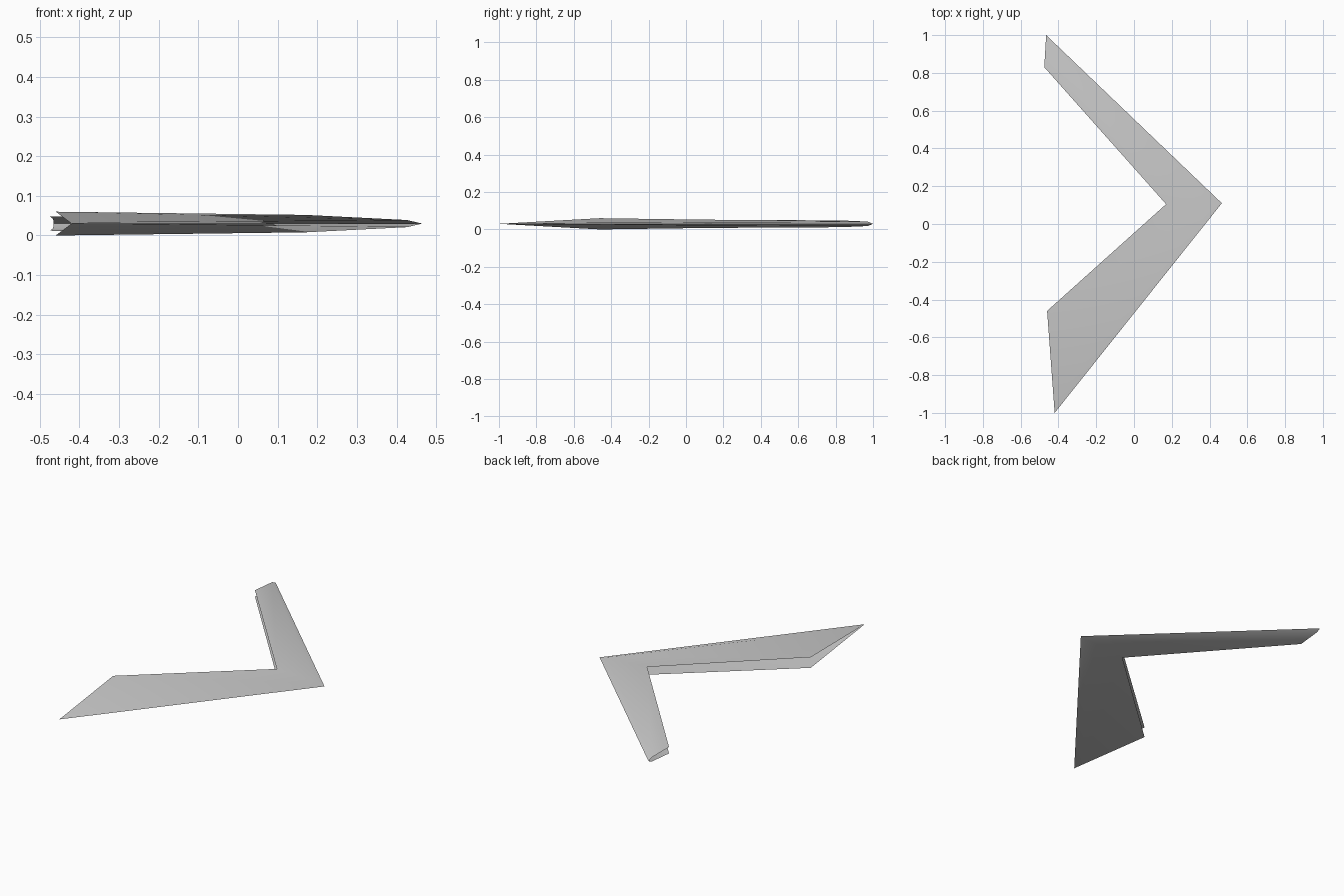
import bpy
import bmesh
import math
from mathutils import Vector

cube = bpy.data.objects.get("Cube")
if cube:
    bpy.data.objects.remove(cube, do_unlink=True)

# Plain grey material
grey = bpy.data.materials.new("light_grey")
grey.use_nodes = True
colour = (0.6, 0.6, 0.6, 1)
grey.diffuse_color = colour
grey.node_tree.nodes["Principled BSDF"].inputs["Base Color"].default_value = colour

MID = 0.03  # height of the sharp leading edge

# Cross-sections: trailing point, its half height, leading point,
# bevel position (fraction back from leading edge), bevel half height
sections = [
    ((-0.46, -0.46), 0.030, (-0.42, -1.00), 0.12, 0.0036),
    ((0.17, 0.105), 0.022, (0.465, 0.11), 0.13, 0.009),
    ((-0.475, 0.83), 0.018, (-0.465, 1.00), 0.17, 0.012),
]


def add_skin(bm, side):
    """One thin skin of the blade; side is 1 for the top, -1 for the bottom."""
    rows = []
    for trail, half, lead, part, bevel in sections:
        back, front = Vector(trail), Vector(lead)
        points = [(back, half), (front.lerp(back, part), bevel), (front, 0)]
        rows.append([bm.verts.new((p.x, p.y, MID + side * h)) for p, h in points])
    for a, b in zip(rows, rows[1:]):
        for i in range(2):
            quad = [a[i], a[i + 1], b[i + 1], b[i]]
            bm.faces.new(quad if side > 0 else quad[::-1])


# Swept blade, open along its inner edge and at both tips
bm = bmesh.new()
for side in (1, -1):
    add_skin(bm, side)
bmesh.ops.remove_doubles(bm, verts=bm.verts, dist=0.0005)
mesh = bpy.data.meshes.new("swept_blade")
bm.to_mesh(mesh)
bm.free()
mesh.materials.append(grey)

blade = bpy.data.objects.new("swept_blade", mesh)
bpy.context.collection.objects.link(blade)
bpy.ops.object.select_all(action="DESELECT")
blade.select_set(True)
bpy.context.view_layer.objects.active = blade
bpy.ops.object.shade_smooth_by_angle(angle=math.radians(30))
